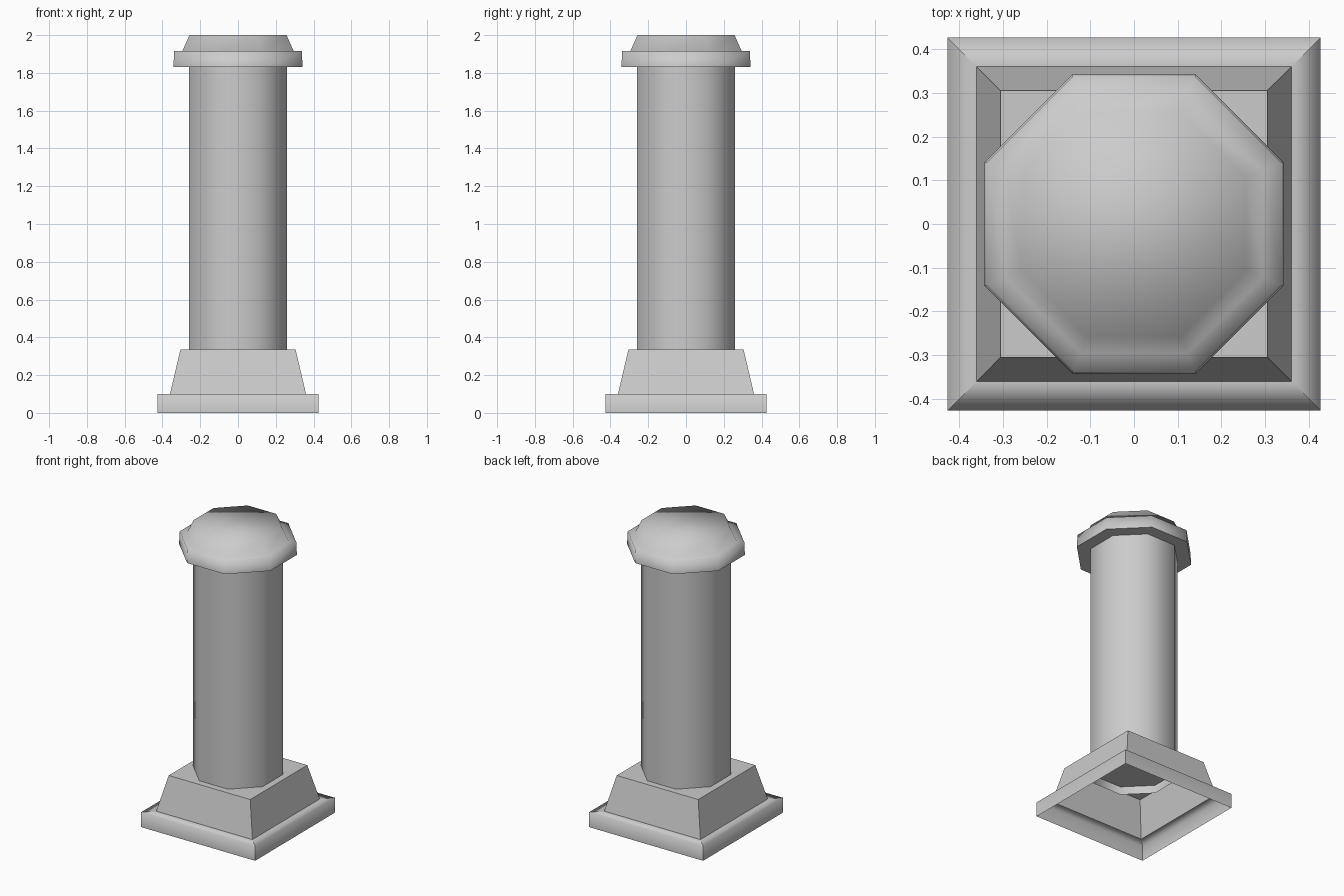
import bpy, bmesh, math

old = bpy.data.objects.get("Cube")
if old:
    bpy.data.objects.remove(old, do_unlink=True)

GREY = (0.6, 0.6, 0.6, 1.0)
stone = bpy.data.materials.new("stone_grey")
stone.use_nodes = True
stone.diffuse_color = GREY
stone.node_tree.nodes["Principled BSDF"].inputs["Base Color"].default_value = GREY


def loft(name, sides, profile, smooth, cap_low=False, cap_high=False, sharp_corners=False):
    """Stack regular polygons given as (half width, height), flat sides facing the axes."""
    bm = bmesh.new()
    rings = []
    for half, z in profile:
        radius = half / math.cos(math.pi / sides)
        angles = [(i + 0.5) * math.tau / sides for i in range(sides)]
        rings.append([bm.verts.new((radius * math.cos(a), radius * math.sin(a), z)) for a in angles])
    for low, high in zip(rings, rings[1:]):
        for i in range(sides):
            j = (i + 1) % sides
            bm.faces.new((low[i], low[j], high[j], high[i]))
            if sharp_corners:
                bm.edges.get((low[i], high[i])).smooth = False
    if cap_low:
        bm.faces.new(rings[0][::-1])
    if cap_high:
        bm.faces.new(rings[-1])
    for face in bm.faces:
        face.smooth = smooth
    mesh = bpy.data.meshes.new(name)
    bm.to_mesh(mesh)
    bm.free()
    mesh.materials.append(stone)
    obj = bpy.data.objects.new(name, mesh)
    bpy.context.collection.objects.link(obj)
    return obj


# Square foot, hollow underneath, with a ledge on top
loft("plinth", 4, [(0.427, 0), (0.427, 0.1), (0.36, 0.1)], True, sharp_corners=True)
# Tapered block closed by a flat top
loft("pedestal", 4, [(0.36, 0.1), (0.305, 0.335)], False, cap_high=True)
# Octagonal column, reaching a little through the pedestal top
loft("shaft", 8, [(0.26, 0.28), (0.26, 1.84)], True)
# Octagonal capital: band, ledge and low tapered crown
loft("capital_underside", 8, [(0.342, 1.83)], False, cap_low=True)
loft("capital", 8, [(0.342, 1.83), (0.338, 1.915), (0.295, 1.915), (0.257, 2.0)], True, cap_high=True)
